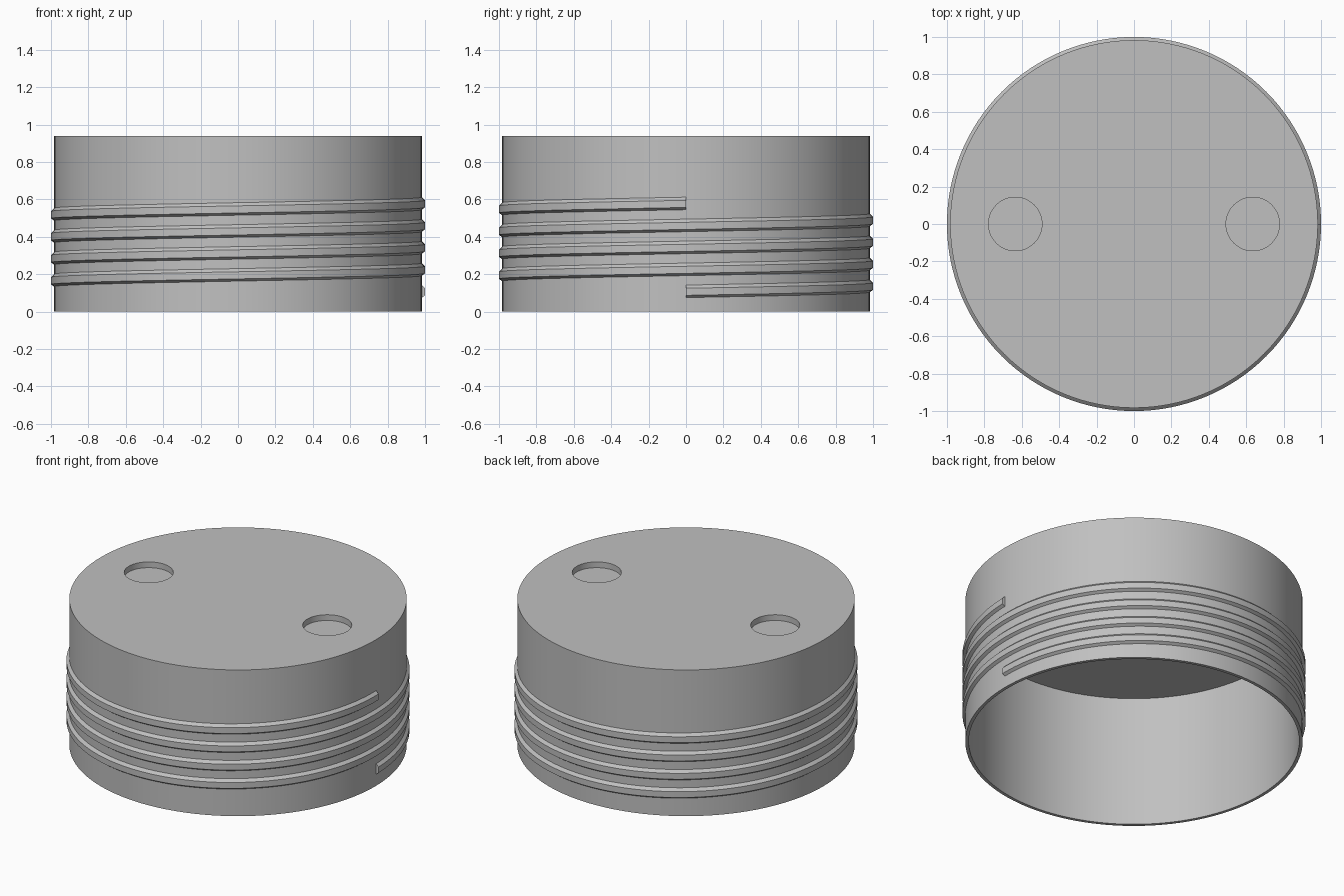
import bpy, bmesh, math

cube = bpy.data.objects.get("Cube")
if cube:
    bpy.data.objects.remove(cube, do_unlink=True)

RADIUS, HEIGHT = 0.983, 0.94
SEGMENTS = 128

grey = bpy.data.materials.new("plain_grey")
grey.use_nodes = True
colour = (0.53, 0.53, 0.53, 1)
grey.diffuse_color = colour
grey.node_tree.nodes["Principled BSDF"].inputs["Base Color"].default_value = colour


def cylinder(name, radius, bottom, top, x=0, sides=SEGMENTS):
    bpy.ops.mesh.primitive_cylinder_add(
        vertices=sides, radius=radius, depth=top - bottom,
        location=(x, 0, (bottom + top) / 2))
    ob = bpy.context.object
    ob.name = name
    ob.data.materials.append(grey)
    return ob


def smooth(ob):
    bpy.ops.object.select_all(action='DESELECT')
    ob.select_set(True)
    bpy.context.view_layer.objects.active = ob
    bpy.ops.object.shade_smooth_by_angle(angle=math.radians(25))


def carve(ob, cutter):
    mod = ob.modifiers.new(cutter.name, 'BOOLEAN')
    mod.operation = 'DIFFERENCE'
    mod.solver = 'EXACT'
    mod.object = cutter
    bpy.context.view_layer.objects.active = ob
    bpy.ops.object.modifier_apply(modifier=mod.name)
    bpy.data.objects.remove(cutter, do_unlink=True)


# Hollow cap body, open underneath, with two shallow round sockets on top
body = cylinder("cap_body", RADIUS, 0, HEIGHT)
carve(body, cylinder("cavity_cutter", 0.963, -0.2, 0.845))
for side in (-1, 1):
    carve(body, cylinder("socket_cutter", 0.143, HEIGHT - 0.037, HEIGHT + 0.1,
                         x=side * 0.635, sides=64))
smooth(body)

# Screw thread: a trapezoid section swept along a rising helix
TURNS, PITCH, START = 4, 0.1175, 0.075
INNER = RADIUS - 0.008
section = [(INNER, 0.0), (RADIUS, 0.0), (1.0, 0.012), (1.0, 0.05),
           (RADIUS, 0.067), (INNER, 0.067)]
bm = bmesh.new()
rings = []
for i in range(TURNS * SEGMENTS + 1):
    turn = i / SEGMENTS
    a = turn * math.tau
    rings.append([bm.verts.new((r * math.cos(a), r * math.sin(a),
                                START + PITCH * turn + z)) for r, z in section])
n = len(section)
for low, high in zip(rings, rings[1:]):
    for k in range(n):
        j = (k + 1) % n
        bm.faces.new((low[k], low[j], high[j], high[k]))
bm.faces.new(rings[0])
bm.faces.new(rings[-1])
bmesh.ops.recalc_face_normals(bm, faces=bm.faces)
mesh = bpy.data.meshes.new("screw_thread")
bm.to_mesh(mesh)
bm.free()
mesh.materials.append(grey)
thread = bpy.data.objects.new("screw_thread", mesh)
bpy.context.collection.objects.link(thread)
smooth(thread)
